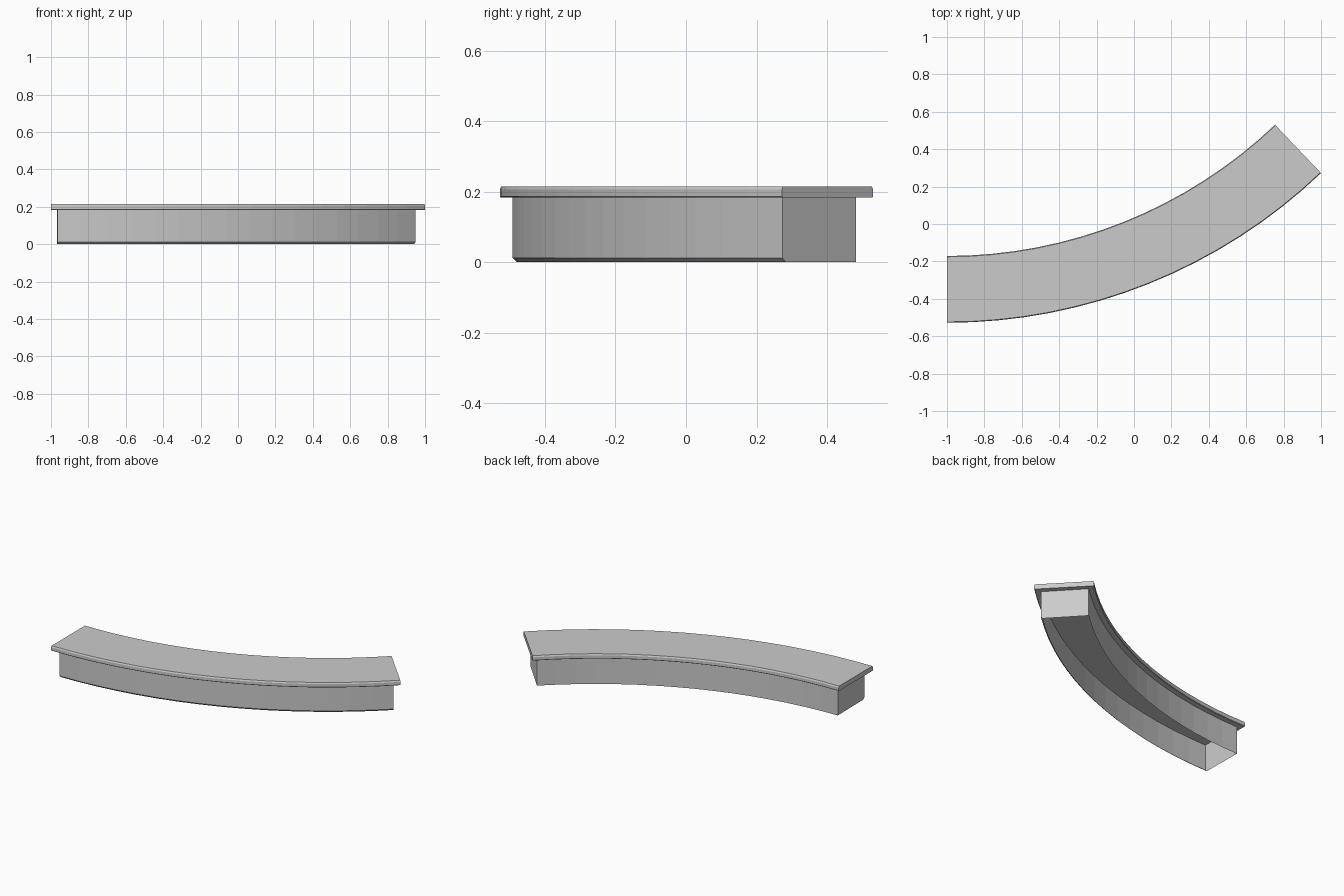
import bpy, bmesh
from math import sin, cos, asin

cube = bpy.data.objects.get("Cube")
if cube:
    bpy.data.objects.remove(cube, do_unlink=True)

R = 2.9                      # outer radius of the top
SWEEP = asin(2.0 / R)
CX, CY = -1.0, R - 0.528     # centre of the arc
STEPS = 16

grey = bpy.data.materials.new("plain_grey")
grey.use_nodes = True
GREY = (0.6, 0.6, 0.6, 1)
grey.diffuse_color = GREY
grey.node_tree.nodes["Principled BSDF"].inputs["Base Color"].default_value = GREY


def sweep(name, profile, start, end, closed):
    """Sweep a (radius, z) profile round the arc and cap both ends."""
    bm = bmesh.new()
    rings = []
    for i in range(STEPS + 1):
        a = start + (end - start) * i / STEPS
        rings.append([bm.verts.new((CX + r * sin(a), CY - r * cos(a), z))
                      for r, z in profile])
    n = len(profile)
    for a, b in zip(rings, rings[1:]):
        for j in range(n if closed else n - 1):
            k = (j + 1) % n
            bm.faces.new((a[j], b[j], b[k], a[k]))
    bm.faces.new(rings[0])
    bm.faces.new(rings[-1][::-1])
    bmesh.ops.recalc_face_normals(bm, faces=bm.faces)
    mesh = bpy.data.meshes.new(name)
    bm.to_mesh(mesh)
    bm.free()
    mesh.materials.append(grey)
    ob = bpy.data.objects.new(name, mesh)
    bpy.context.collection.objects.link(ob)
    return ob


# Worktop slab with eased long edges
inner, low, high = R - 0.357, 0.183, 0.215
c, d = 0.009, 0.003
sweep("worktop", [(R - d, low), (R, low + d), (R, high - c), (R - c / 2, high),
                  (inner + c / 2, high), (inner, high - c), (inner, low + d),
                  (inner + d, low)], 0, SWEEP, True)

# Hollow base, open underneath, with a chamfer along its outer foot
lap = 0.036
body_out, body_in = R - lap, inner + lap
turn = lap / R
sweep("base", [(body_out - 0.012, 0), (body_out, 0.012), (body_out, low),
               (body_in, low), (body_in, 0)], turn, SWEEP - turn, False)
